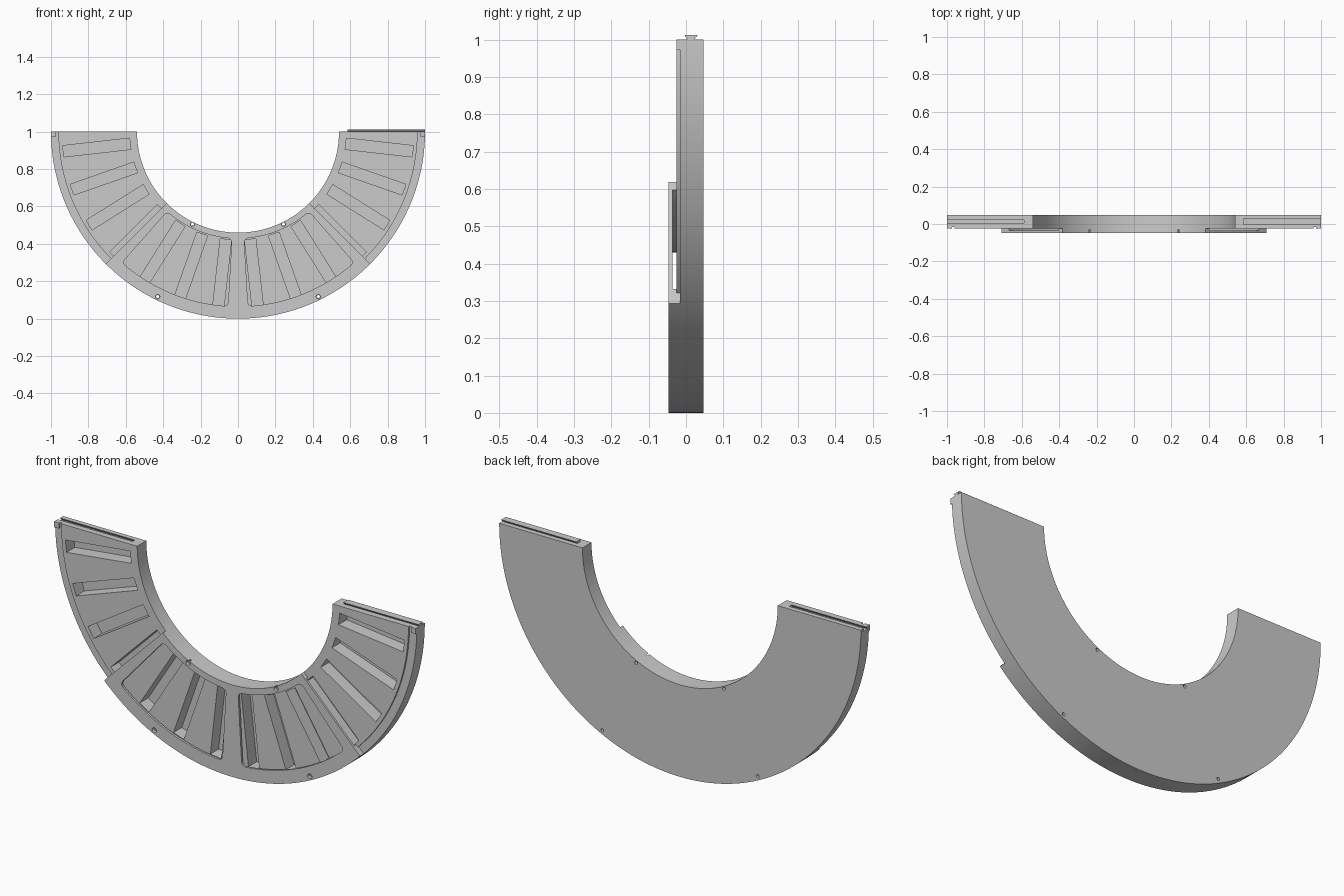
import bpy, bmesh
from math import sin, cos, pi, radians

if "Cube" in bpy.data.objects:
    bpy.data.objects.remove(bpy.data.objects["Cube"])

BACK, FACE, FRONT = 0.047, -0.025, -0.047   # y of back, side faces, raised frame
R_IN, R_OUT = 0.54, 1.0


def polar(deg, r):
    """Angle measured from straight down, arc centre at z = 1."""
    a = radians(deg)
    return (r * sin(a), 1 - r * cos(a))


def sector(r0, r1, a0, a1):
    n = max(2, round(a1 - a0))
    angs = [a0 + (a1 - a0) * i / n for i in range(n + 1)]
    return [polar(a, r1) for a in angs] + [polar(a, r0) for a in reversed(angs)]


def rounded_sector(r0, r1, a0, a1, c):
    pts = []
    for r, sr, a, sa, start in ((r1, 1, a1, 1, 0), (r1, 1, a0, -1, 90),
                                (r0, -1, a0, -1, 180), (r0, -1, a1, 1, 270)):
        rc = r - sr * c
        k = 180 / pi / r
        for i in range(6):
            t = radians(start + 18 * i)
            pts.append((a - sa * c * k + c * k * cos(t), rc + c * sin(t)))
    out = []
    for i, (a, r) in enumerate(pts):        # subdivide the two long arcs
        out.append(polar(a, r))
        b, s = pts[(i + 1) % len(pts)]
        if abs(b - a) > 10:
            out += [polar(a + (b - a) * j / 30, r + (s - r) * j / 30) for j in range(1, 30)]
    return out


def circle(cx, cz, r, n=20):
    return [(cx + r * cos(2 * pi * i / n), cz + r * sin(2 * pi * i / n)) for i in range(n)]


def radial_box(deg, r0, r1, w):
    a = radians(deg)
    return [(r * sin(a) + s * w / 2 * cos(a), 1 - r * cos(a) + s * w / 2 * sin(a))
            for r, s in ((r0, -1), (r0, 1), (r1, 1), (r1, -1))]


def prism(name, pts, lo, hi, axis='y'):
    """Extrude an (x,z) outline along y, or a (y,z) outline along x."""
    bm = bmesh.new()
    place = (lambda p, t: (p[0], t, p[1])) if axis == 'y' else (lambda p, t: (t, p[0], p[1]))
    a = [bm.verts.new(place(p, lo)) for p in pts]
    b = [bm.verts.new(place(p, hi)) for p in pts]
    bm.faces.new(a)
    bm.faces.new(b[::-1])
    for i in range(len(pts)):
        j = (i + 1) % len(pts)
        bm.faces.new((a[j], a[i], b[i], b[j]))
    bmesh.ops.recalc_face_normals(bm, faces=bm.faces)
    me = bpy.data.meshes.new(name)
    bm.to_mesh(me)
    bm.free()
    ob = bpy.data.objects.new(name, me)
    bpy.context.collection.objects.link(ob)
    return ob


def boolean(target, tool, op='DIFFERENCE'):
    m = target.modifiers.new("bool", 'BOOLEAN')
    m.operation, m.solver, m.object = op, 'EXACT', tool
    bpy.context.view_layer.objects.active = target
    bpy.ops.object.modifier_apply(modifier=m.name)
    bpy.data.objects.remove(tool)


# half-ring body with 14 radial pockets
body = prism("half_ring_body", sector(R_IN, R_OUT, -90, 90), FACE, BACK)
for i in range(14):
    boolean(body, prism("pocket", radial_box((i - 6.5) * 180 / 14, 0.58, 0.94, 0.06), -0.04, 0.04))

# lowered outer rim on both sides, leaving a small end block
for s in (-1, 1):
    a0, a1 = sorted((s * 45, s * 88.4))
    boolean(body, prism("rim_step", sector(0.96, 1.02, a0, a1), -0.04, -0.016))
    x0, x1 = sorted((s * 0.96, s * 0.973))
    boolean(body, prism("rim_notch", [(x0, 0.96), (x1, 0.96), (x1, 1.02), (x0, 1.02)], -0.04, -0.016))

# dovetail groove on the left end
dovetail = lambda base, tip, z0, z1: [(0.0135 - base, z0), (0.0135 + base, z0),
                                      (0.0135 + tip, z1), (0.0135 - tip, z1)]
boolean(body, prism("groove", dovetail(0.0085, 0.019, 1.0005, 0.987), -1.02, -0.587, 'x'))

# raised lower frame: undercut channel and two rounded windows
frame = prism("lower_frame", sector(R_IN, R_OUT, -45, 45), FRONT, FACE)
boolean(frame, prism("channel", sector(0.57, 0.945, -47, 47), -0.036, -0.01))
for a0, a1 in ((3.3, 41.5), (-41.5, -3.3)):
    boolean(frame, prism("window", rounded_sector(0.572, 0.935, a0, a1, 0.022), -0.06, -0.03))
boolean(body, frame, 'UNION')

# countersunk through holes
for s in (-1, 1):
    for x, z in ((0.243, 0.505), (0.43, 0.118)):
        boolean(body, prism("hole", circle(s * x, z, 0.008), -0.1, 0.1))
        boolean(body, prism("counterbore", circle(s * x, z, 0.012), -0.1, -0.03))

# dovetail rail on the right end
rail = prism("dovetail_rail", dovetail(0.0075, 0.018, 0.999, 1.012), 0.585, 1.0, 'x')

bpy.ops.object.select_all(action='DESELECT')
body.select_set(True)
bpy.context.view_layer.objects.active = body
bpy.ops.object.shade_smooth_by_angle(angle=radians(20))
